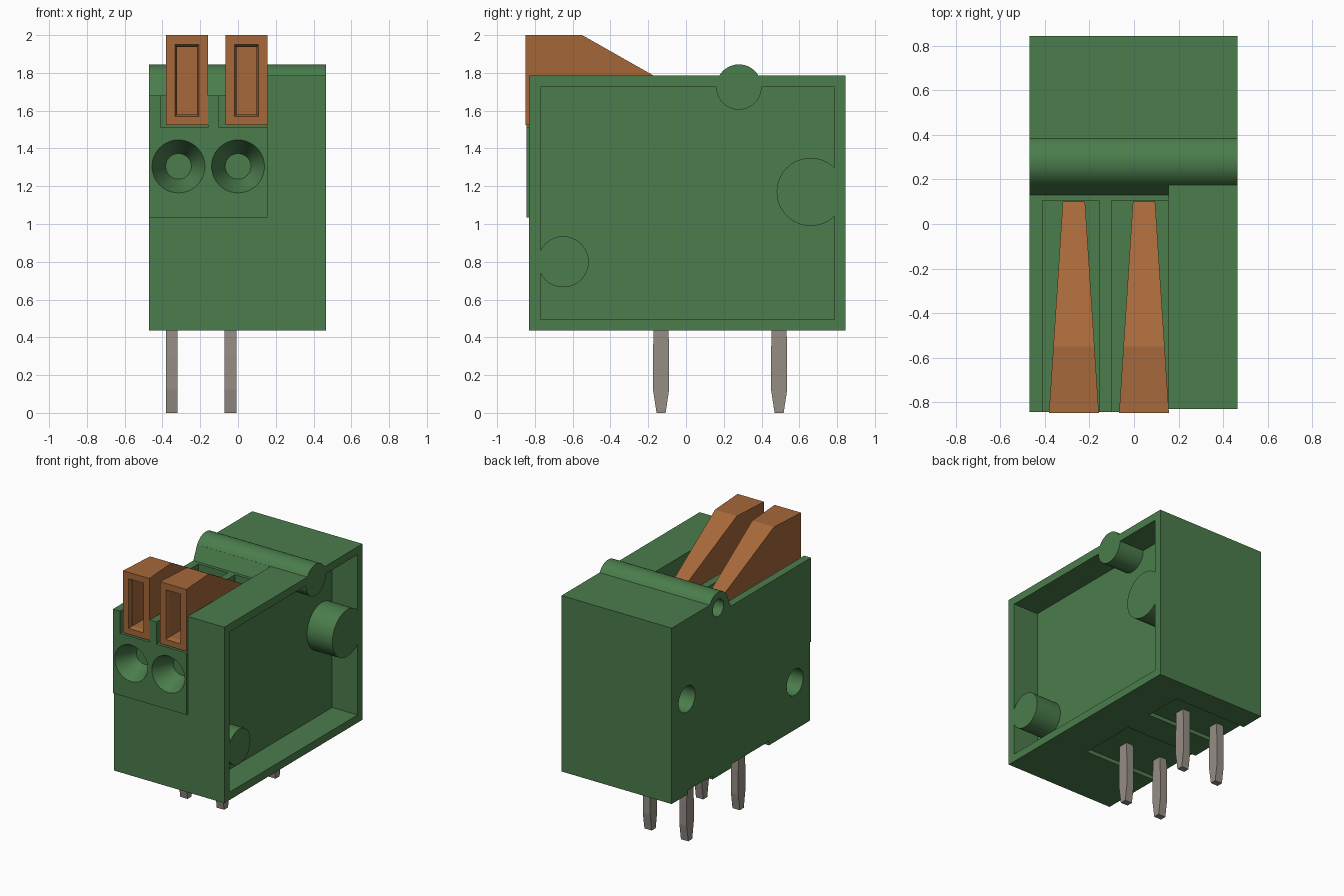
import bpy, bmesh, math
from mathutils import Matrix, Vector

old = bpy.data.objects.get("Cube")
if old:
    bpy.data.objects.remove(old, do_unlink=True)


def material(name, rgb):
    m = bpy.data.materials.new(name)
    m.use_nodes = True
    m.diffuse_color = (*rgb, 1)
    bsdf = next(n for n in m.node_tree.nodes if n.type == 'BSDF_PRINCIPLED')
    bsdf.inputs["Base Color"].default_value = (*rgb, 1)
    return m


GREEN = material("housing green", (0.07, 0.205, 0.072))
ORANGE = material("lever orange", (0.38, 0.138, 0.042))
METAL = material("pin metal", (0.305, 0.27, 0.235))


def finish(name, bm, mat):
    bmesh.ops.recalc_face_normals(bm, faces=bm.faces[:])
    me = bpy.data.meshes.new(name)
    bm.to_mesh(me)
    bm.free()
    me.materials.append(mat)
    ob = bpy.data.objects.new(name, me)
    bpy.context.collection.objects.link(ob)
    return ob


def prism(name, profile, x_range, mat):
    """Extrude a (y, z) profile along x; x_range(y, z) gives the two ends."""
    bm = bmesh.new()
    ends = [[bm.verts.new((x_range(y, z)[i], y, z)) for y, z in profile] for i in (0, 1)]
    bm.faces.new(ends[0])
    bm.faces.new(ends[1][::-1])
    n = len(profile)
    for i in range(n):
        j = (i + 1) % n
        bm.faces.new((ends[0][i], ends[1][i], ends[1][j], ends[0][j]))
    return finish(name, bm, mat)


def box(name, x0, x1, y0, y1, z0, z1, mat=GREEN):
    return prism(name, [(y0, z0), (y1, z0), (y1, z1), (y0, z1)], lambda y, z: (x0, x1), mat)


def cone(name, start, end, r0, r1, mat=GREEN, sides=48):
    """Round bar or cone frustum between two points."""
    a, b = Vector(start), Vector(end)
    d = b - a
    bm = bmesh.new()
    rot = d.to_track_quat('Z', 'Y').to_matrix().to_4x4()
    bmesh.ops.create_cone(bm, cap_ends=True, segments=sides, radius1=r0, radius2=r1,
                          depth=d.length, matrix=Matrix.Translation((a + b) / 2) @ rot)
    return finish(name, bm, mat)


def boolean(target, tool, operation):
    """Apply a boolean and remove the tool object."""
    tool.hide_render = True
    mod = target.modifiers.new(operation, 'BOOLEAN')
    mod.operation = operation
    mod.solver = 'EXACT'
    mod.object = tool
    bpy.context.view_layer.objects.active = target
    bpy.ops.object.modifier_apply(modifier=mod.name)
    bpy.data.objects.remove(tool, do_unlink=True)


def smooth(ob):
    bpy.ops.object.select_all(action='DESELECT')
    ob.select_set(True)
    bpy.context.view_layer.objects.active = ob
    bpy.ops.object.shade_smooth_by_angle(angle=math.radians(25))


LEFT, MID, RIGHT = -0.47, 0.155, 0.465
POLES = (-0.27, 0.045)       # lever centres along x

# Terminal section: underside notches, raised front plate, low top before the ridge
housing = prism("housing", [
    (-0.83, 0.435), (-0.335, 0.435), (-0.335, 0.465), (0.12, 0.465), (0.12, 0.435),
    (0.35, 0.435), (0.35, 0.465), (0.65, 0.465), (0.65, 0.435), (0.845, 0.435),
    (0.845, 1.785), (0.175, 1.785), (0.13, 1.68), (-0.845, 1.68),
    (-0.845, 1.035), (-0.83, 1.035)], lambda y, z: (LEFT, MID), GREEN)

# Full-height side section with its open pocket
side = box("side_section", MID, RIGHT, -0.83, 0.845, 0.435, 1.785)
boolean(side, box("pocket", 0.25, 0.6, -0.77, 0.785, 0.495, 1.725), 'DIFFERENCE')
boolean(housing, side, 'UNION')

# Top ridge and the two joining pegs
boolean(housing, cone("ridge", (LEFT, 0.28, 1.725), (RIGHT, 0.28, 1.725), 0.12, 0.12), 'UNION')
for y, z, r in ((0.66, 1.17, 0.18), (-0.65, 0.80, 0.135)):
    boolean(housing, cone("peg", (0.2, y, z), (RIGHT, y, z), r, r), 'UNION')

# Peg sockets in the opposite side
for y, z, r in ((0.66, 1.17, 0.1), (-0.65, 0.80, 0.1), (0.28, 1.725, 0.065)):
    boolean(housing, cone("socket", (LEFT - 0.1, y, z), (LEFT + 0.2, y, z), r, r), 'DIFFERENCE')

# Lever slots and wire funnels
for x0, x1 in ((-0.41, -0.158), (-0.1, MID)):
    boolean(housing, box("slot", x0, x1, -0.95, 0.105, 1.51, 1.9), 'DIFFERENCE')
for x in (-0.315, 0.0):
    boolean(housing, cone("funnel", (x, -0.865, 1.305), (x, -0.685, 1.305), 0.149, 0.068),
            'DIFFERENCE')
smooth(housing)

# Levers: wedge shapes narrowing to the back, each with a tapered front pocket
for i, cx in enumerate(POLES):
    def lever_width(y, z):
        h = 0.112 - 0.062 * (y + 0.85) / 0.95
        return cx - h, cx + h

    def pocket_width(y, z):
        h = 0.066 if y < -0.84 else (0.054 if y < -0.7 else 0.052)
        return cx - h, cx + h

    lever = prism(f"lever_{i + 1}", [(-0.85, 1.525), (0.1, 1.525), (0.1, 1.632),
                                     (-0.55, 2.0), (-0.85, 2.0)], lever_width, ORANGE)
    rim = prism("lever_rim", [(-0.86, 1.567), (-0.82, 1.58), (-0.82, 1.937), (-0.86, 1.955)],
                pocket_width, ORANGE)
    boolean(lever, rim, 'DIFFERENCE')
    boolean(lever, box("lever_pocket", cx - 0.053, cx + 0.053, -0.84, -0.62, 1.58, 1.937, ORANGE),
            'DIFFERENCE')

# Solder pins with tapered tips
for i, px in enumerate((-0.35, -0.04)):
    for j, py in enumerate((-0.132, 0.493)):
        outline = [(-0.024, 0), (0.024, 0), (0.043, 0.125), (0.043, 0.3), (0.038, 0.5),
                   (-0.038, 0.5), (-0.043, 0.3), (-0.043, 0.125)]
        prism(f"pin_{i + 1}_{j + 1}", [(py + y, z) for y, z in outline],
              lambda y, z: (px - 0.031, px + 0.031), METAL)
